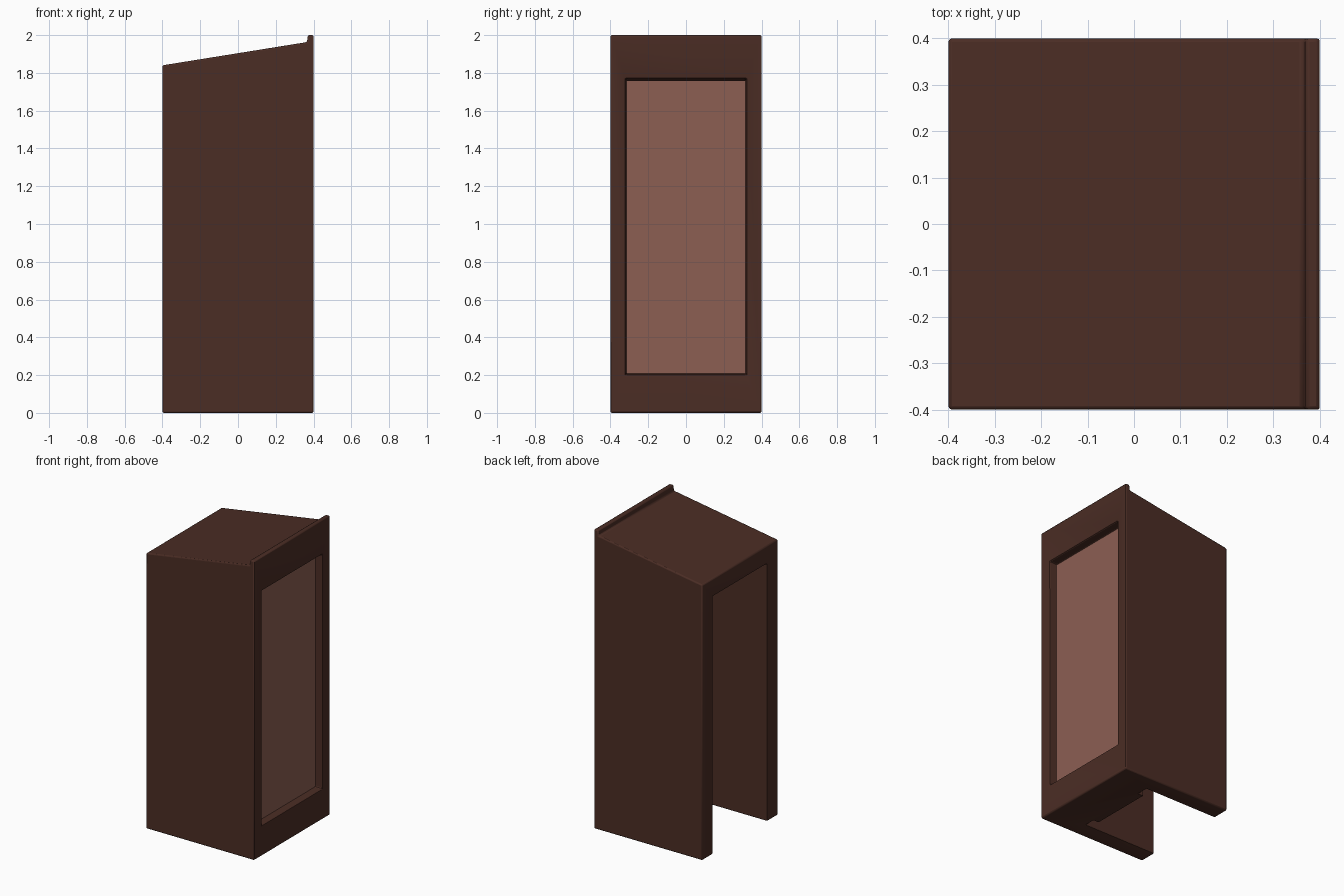
import bpy, bmesh

if "Cube" in bpy.data.objects:
    bpy.data.objects.remove(bpy.data.objects["Cube"])


def material(name, rgb):
    m = bpy.data.materials.new(name)
    m.diffuse_color = (*rgb, 1)
    m.use_nodes = True
    m.node_tree.nodes["Principled BSDF"].inputs["Base Color"].default_value = m.diffuse_color
    return m


dark_wood = material("dark brown wood", (0.070, 0.026, 0.018))
panel_wood = material("rosy brown panel", (0.262, 0.114, 0.086))


def prism(name, front, back, mat):
    """Solid between two matching loops of 3D points."""
    bm = bmesh.new()
    a = [bm.verts.new(p) for p in front]
    b = [bm.verts.new(p) for p in back]
    bm.faces.new(a)
    bm.faces.new(b[::-1])
    n = len(a)
    for i in range(n):
        j = (i + 1) % n
        bm.faces.new((a[j], a[i], b[i], b[j]))
    bmesh.ops.recalc_face_normals(bm, faces=bm.faces)
    me = bpy.data.meshes.new(name)
    bm.to_mesh(me)
    bm.free()
    me.materials.append(mat)
    ob = bpy.data.objects.new(name, me)
    bpy.context.collection.objects.link(ob)
    return ob


def side_profile(name, pts, half, mat):
    return prism(name, [(x, -half, z) for x, z in pts],
                 [(x, half, z) for x, z in pts], mat)


def rect(x, half, z0, z1):
    return [(x, -half, z0), (x, half, z0), (x, half, z1), (x, -half, z1)]


def cut(ob, cutter):
    cutter.hide_render = True
    cutter.hide_viewport = True
    m = ob.modifiers.new("cut", 'BOOLEAN')
    m.operation = 'DIFFERENCE'
    m.solver = 'EXACT'
    m.object = cutter


def soften(ob, width):
    m = ob.modifiers.new("bevel", 'BEVEL')
    m.width = width
    m.segments = 2
    m.limit_method = 'ANGLE'
    m.angle_limit = 0.6


# lectern body: sloped top with a raised lip along the tall edge
body = side_profile("lectern_body", [
    (-0.4, 0), (0.4, 0), (0.4, 2.0), (0.37, 2.0), (0.365, 1.963),
    (-0.4, 1.84)], 0.4, dark_wood)

# hollow inside, open at the rear and underneath
hollow = side_profile("hollow_cutter", [
    (-0.5, -0.1), (0.14, -0.1), (0.14, 1.81), (-0.4, 1.72),
    (-0.5, 1.703)], 0.285, dark_wood)

# tapered recess for the decorative panel
recess = prism("recess_cutter", rect(0.41, 0.322, 0.202, 1.772),
               rect(0.345, 0.315, 0.208, 1.762), dark_wood)
cut(body, hollow)
cut(body, recess)
soften(body, 0.008)

# inset panel lining the recess floor
panel = prism("inset_panel", rect(0.351, 0.315, 0.208, 1.758),
              rect(0.343, 0.315, 0.208, 1.758), panel_wood)

# backing board behind the panel, inside the hollow
board = prism("backing_board", rect(0.15, 0.21, 0.0, 1.6),
              rect(0.105, 0.21, 0.0, 1.6), dark_wood)

for ob in (body,):
    bpy.context.view_layer.objects.active = ob
    ob.select_set(True)
    bpy.ops.object.shade_smooth_by_angle()
    ob.select_set(False)
